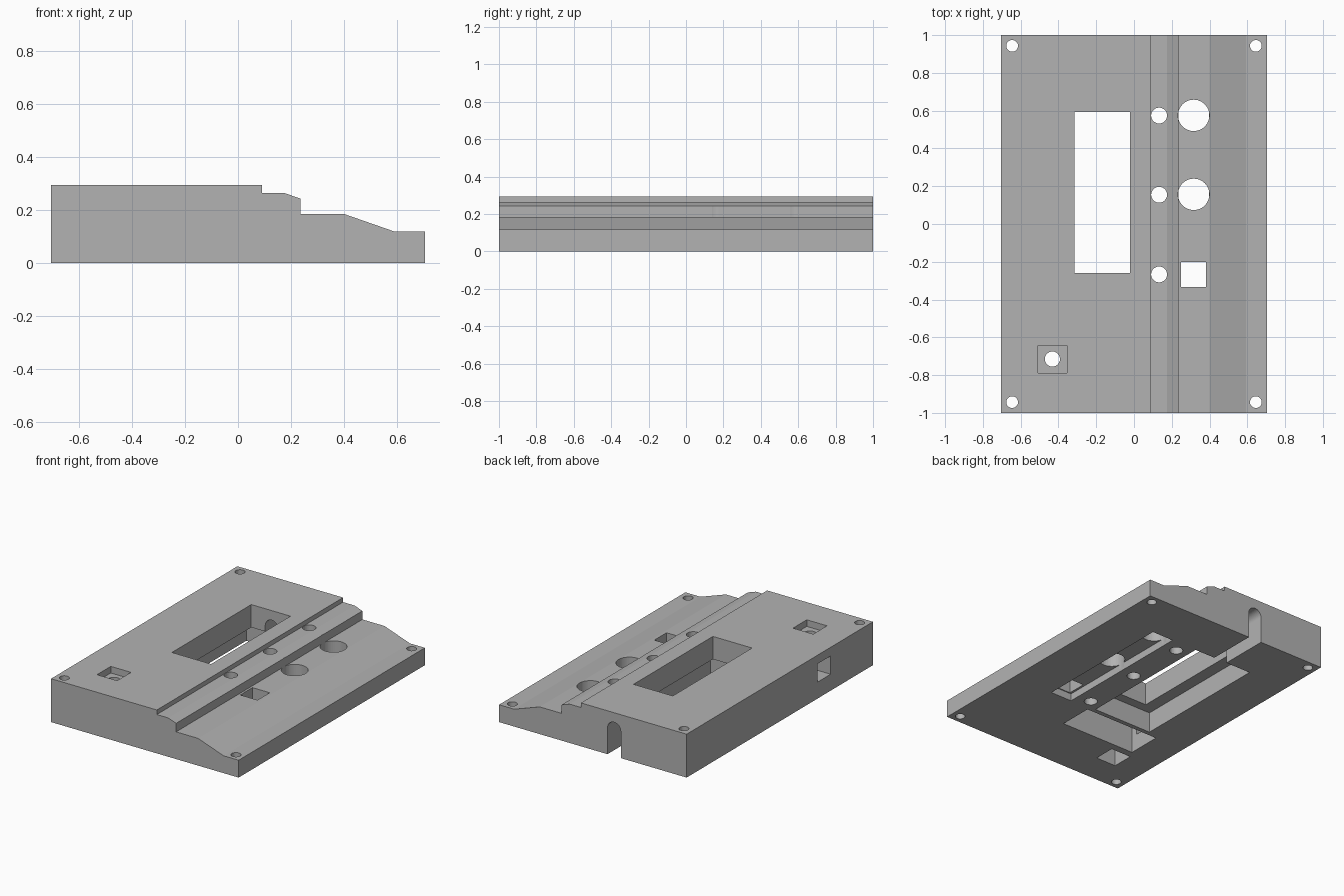
import bpy, bmesh
from math import sin, cos, pi

if "Cube" in bpy.data.objects:
    bpy.data.objects.remove(bpy.data.objects["Cube"])

grey = bpy.data.materials.new("plain grey")
grey.use_nodes = True
colour = (0.45, 0.45, 0.45, 1)
grey.diffuse_color = colour
grey.node_tree.nodes["Principled BSDF"].inputs["Base Color"].default_value = colour


def prism(name, outline, lo, hi, axis="z"):
    """Extrude a 2D outline from lo to hi along z (outline in x, y) or y (outline in x, z)."""
    place = (lambda a, b, d: (a, b, d)) if axis == "z" else (lambda a, b, d: (a, d, b))
    bm = bmesh.new()
    rings = [[bm.verts.new(place(a, b, d)) for a, b in outline] for d in (lo, hi)]
    n = len(outline)
    for ring in rings:
        bm.faces.new(ring)
    for i in range(n):
        j = (i + 1) % n
        bm.faces.new((rings[0][i], rings[0][j], rings[1][j], rings[1][i]))
    bmesh.ops.recalc_face_normals(bm, faces=bm.faces)
    mesh = bpy.data.meshes.new(name)
    bm.to_mesh(mesh)
    bm.free()
    mesh.materials.append(grey)
    obj = bpy.data.objects.new(name, mesh)
    bpy.context.collection.objects.link(obj)
    return obj


def rect(x0, x1, y0, y1):
    return [(x0, y0), (x1, y0), (x1, y1), (x0, y1)]


def arc(x, y, r, start=0, sweep=2 * pi, steps=48, closed=True):
    count = steps if closed else steps + 1
    return [(x + r * cos(start + sweep * i / steps), y + r * sin(start + sweep * i / steps))
            for i in range(count)]


# Stepped housing section, extruded front to back
section = [(-0.705, 0), (0.705, 0), (0.705, 0.118), (0.592, 0.118), (0.4, 0.185),
           (0.235, 0.185), (0.235, 0.243), (0.175, 0.264), (0.09, 0.264),
           (0.09, 0.295), (-0.705, 0.295)]
housing = prism("housing", section, -1, 1, "y")


def cut(outline, lo, hi, axis="z"):
    cutter = prism("cutter", outline, lo, hi, axis)
    cutter.hide_render = True
    mod = housing.modifiers.new("cut", "BOOLEAN")
    mod.operation = "DIFFERENCE"
    mod.solver = "EXACT"
    mod.object = cutter
    bpy.context.view_layer.objects.active = housing
    bpy.ops.object.modifier_apply(modifier=mod.name)
    bpy.data.objects.remove(cutter)


BELOW, ABOVE = -0.1, 0.4

# Screw holes at the corners
for sx in (-1, 1):
    for sy in (-1, 1):
        cut(arc(0.645 * sx, 0.943 * sy, 0.031, steps=32), BELOW, ABOVE)

# Display window with a wider pocket underneath
cut(rect(-0.4, 0.045, -0.325, 0.66), BELOW, 0.14)
cut(rect(-0.315, -0.02, -0.26, 0.592), 0.1, ABOVE)

# Cable channel with a rounded top, leading out of the back
channel = [(-0.21, BELOW), (-0.11, BELOW)] + arc(-0.16, 0.18, 0.05, 0, pi, 24, False)
cut(channel, 0.55, 1.1, "y")

# Shallow tray below the large openings
cut(rect(0.235, 0.397, -0.34, 0.66), BELOW, 0.05)
for y in (0.575, 0.157):
    cut(arc(0.316, y, 0.083), 0.02, ABOVE)
cut(rect(0.25, 0.38, -0.333, -0.202), 0.02, ABOVE)

# Row of small round openings
for y in (0.574, 0.155, -0.267):
    cut(arc(0.133, y, 0.042), BELOW, ABOVE)

# Board pocket and its port through the side wall
cut(rect(-0.48, 0.085, -0.592, -0.356), BELOW, 0.24)
cut(rect(-0.8, -0.45, 0.112, 0.236), -0.546, -0.405, "y")

# Switch seat: recess above, pocket below, hole between
seat = rect(-0.507, -0.355, -0.79, -0.642)
cut(seat, 0.25, ABOVE)
cut(seat, BELOW, 0.21)
cut(arc(-0.432, -0.715, 0.04), 0.1, ABOVE)
